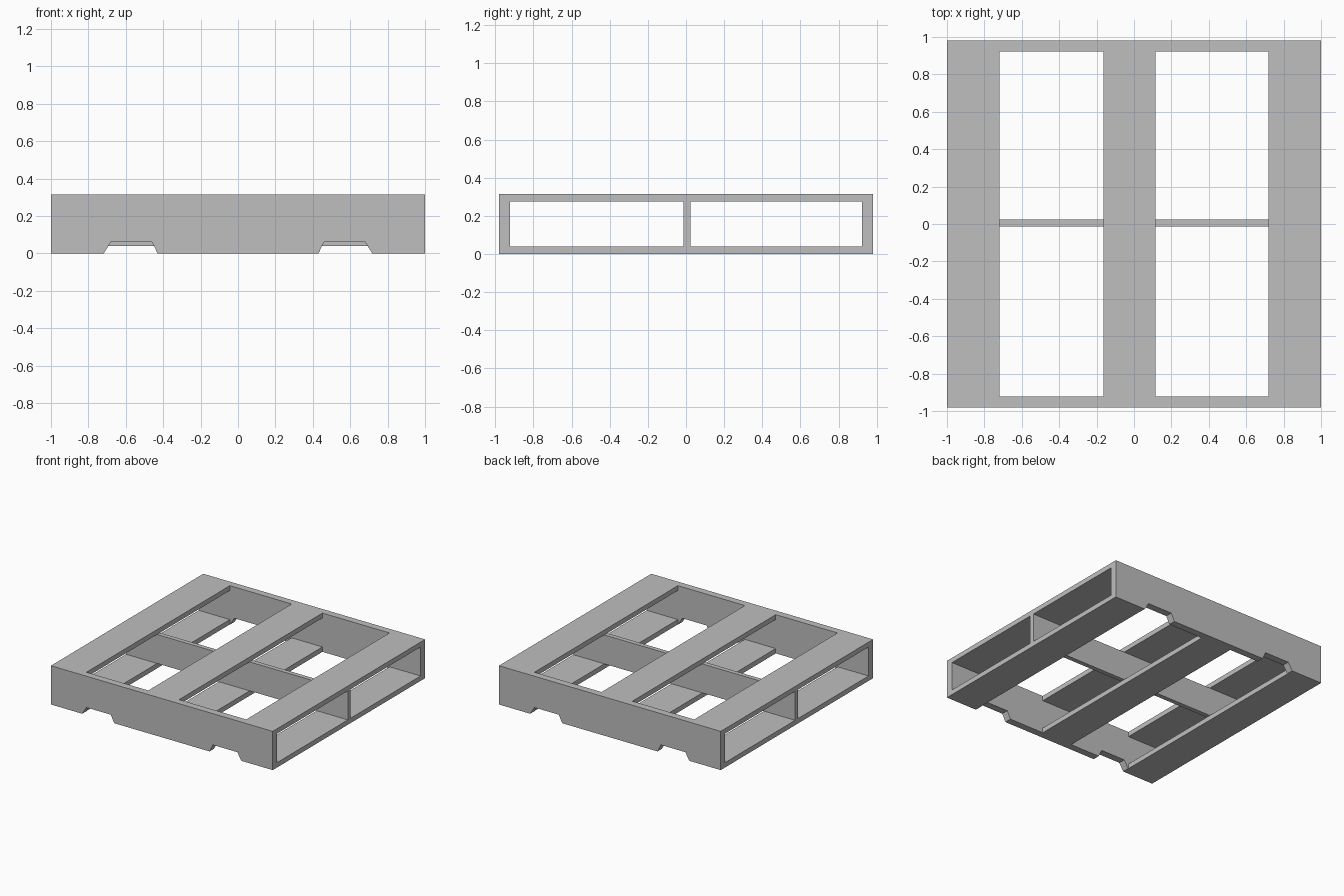
import bpy
import bmesh

if "Cube" in bpy.data.objects:
    bpy.data.objects.remove(bpy.data.objects["Cube"], do_unlink=True)

HEIGHT = 0.316
PLANK = 0.04        # plank thickness
END = 0.981         # outer face of the end boards
INNER = 0.923       # inner face of the end boards

grey = bpy.data.materials.new("plain grey")
grey.use_nodes = True
colour = (0.52, 0.52, 0.52, 1)
grey.diffuse_color = colour
grey.node_tree.nodes["Principled BSDF"].inputs["Base Color"].default_value = colour


def extrude_profile(name, profile, y0, y1):
    """Extrude an x-z outline from y0 to y1."""
    bm = bmesh.new()
    face = bm.faces.new([bm.verts.new((x, y0, z)) for x, z in profile])
    grown = bmesh.ops.extrude_face_region(bm, geom=[face])
    verts = [v for v in grown["geom"] if isinstance(v, bmesh.types.BMVert)]
    bmesh.ops.translate(bm, verts=verts, vec=(0, y1 - y0, 0))
    bmesh.ops.recalc_face_normals(bm, faces=bm.faces)
    mesh = bpy.data.meshes.new(name)
    bm.to_mesh(mesh)
    bm.free()
    mesh.materials.append(grey)
    obj = bpy.data.objects.new(name, mesh)
    bpy.context.collection.objects.link(obj)
    return obj


def box(name, x0, x1, y0, y1, z0, z1):
    return extrude_profile(name, [(x0, z0), (x1, z0), (x1, z1), (x0, z1)], y0, y1)


# End boards with two fork notches cut in the lower edge
notch = [(0.43, 0), (0.46, 0.061), (0.68, 0.061), (0.718, 0)]
left_half = notch + [(1, 0), (1, HEIGHT)]
right_half = [(-x, z) for x, z in reversed(left_half)]
for name, side in (("front_board", -1), ("back_board", 1)):
    extrude_profile(name, left_half + right_half, side * INNER, side * END)

# Planks of the upper and lower decks
columns = {"right": (-1, -0.72), "middle": (-0.163, 0.115), "left": (0.72, 1)}
for column, (x0, x1) in columns.items():
    box(f"{column}_top_plank", x0, x1, -INNER, INNER, HEIGHT - PLANK, HEIGHT)
    box(f"{column}_bottom_plank", x0, x1, -INNER, INNER, 0, PLANK)

# Thin central stringer between the decks
box("centre_stringer", -1, 1, -0.014, 0.023, PLANK, HEIGHT - PLANK)
